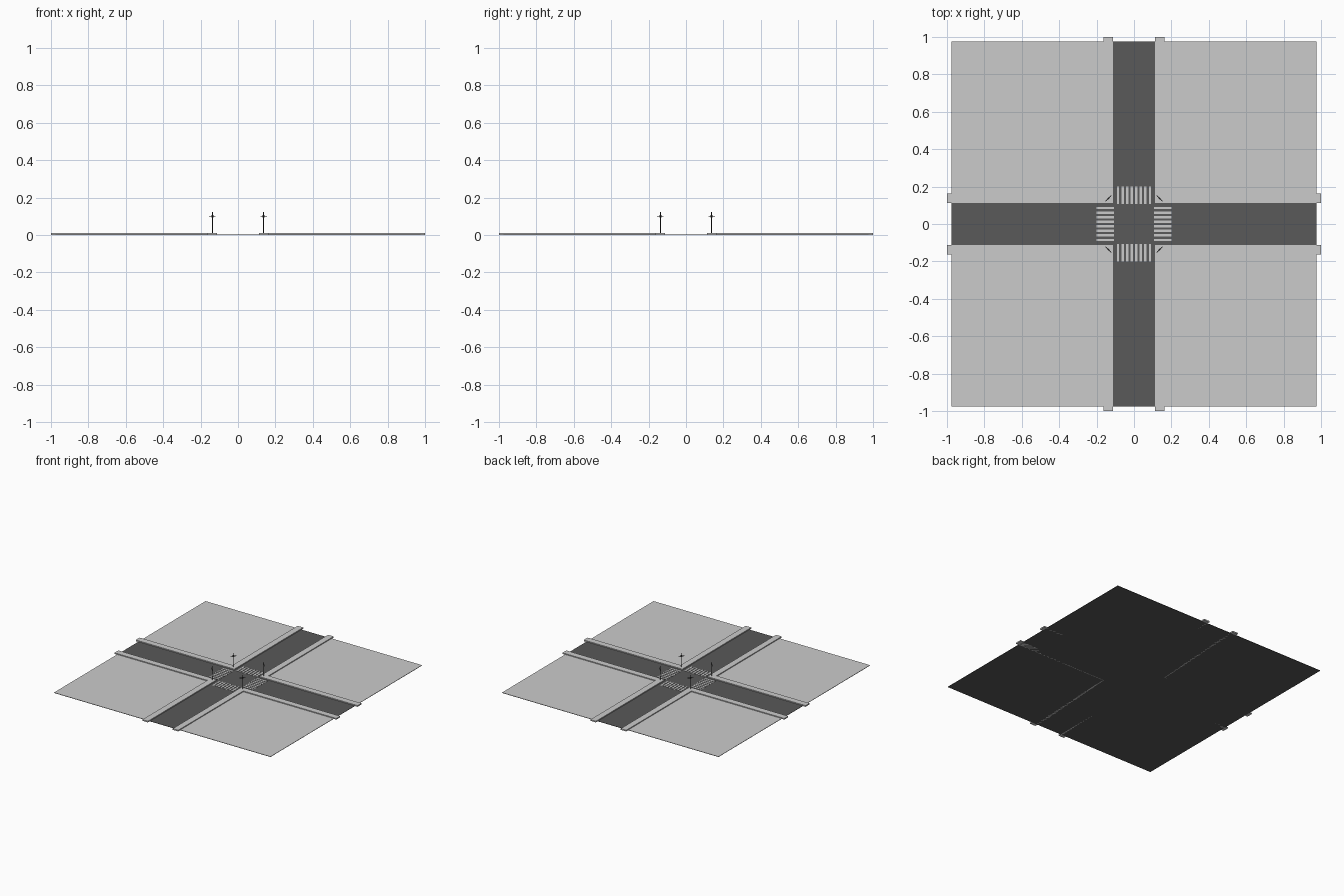
import bpy, bmesh, math
from mathutils import Matrix, Vector

if "Cube" in bpy.data.objects:
    bpy.data.objects.remove(bpy.data.objects["Cube"])


def material(name, v):
    m = bpy.data.materials.new(name)
    m.diffuse_color = (v, v, v, 1)
    m.use_nodes = True
    m.node_tree.nodes["Principled BSDF"].inputs["Base Color"].default_value = m.diffuse_color
    return m


def add_object(name, bm, mat=None):
    bmesh.ops.recalc_face_normals(bm, faces=bm.faces)
    me = bpy.data.meshes.new(name)
    bm.to_mesh(me)
    bm.free()
    ob = bpy.data.objects.new(name, me)
    bpy.context.collection.objects.link(ob)
    if mat:
        me.materials.append(mat)
    return ob


def prism(bm, pts, z0, z1):
    face = bm.faces.new([bm.verts.new((x, y, z0)) for x, y in pts])
    ext = bmesh.ops.extrude_face_region(bm, geom=[face], use_keep_orig=True)
    top = [g for g in ext["geom"] if isinstance(g, bmesh.types.BMVert)]
    bmesh.ops.translate(bm, verts=top, vec=(0, 0, z1 - z0))


def rect(x0, y0, x1, y1):
    return [(x0, y0), (x1, y0), (x1, y1), (x0, y1)]


def box(bm, size, mat):
    bmesh.ops.create_cube(bm, size=1, matrix=mat @ Matrix.Diagonal((*size, 1)))


asphalt = material("asphalt", 0.1)
lot_grey = material("lot_grey", 0.62)
dark = material("signal_dark", 0.03)

G, ROAD, WALK = 0.976, 0.112, 0.162
Z_ROAD, Z_LOT, Z_PAINT, Z_WALK = 0.002, 0.003, 0.0035, 0.010

# Road slab under everything
bm = bmesh.new()
prism(bm, rect(-G, -G, G, G), 0, Z_ROAD)
add_object("road_slab", bm, asphalt)

for i in range(4):
    turn = i * math.pi / 2

    # City lot in each quarter
    bm = bmesh.new()
    prism(bm, rect(WALK, WALK, G, G), Z_ROAD, Z_LOT)
    add_object(f"lot_{i}", bm, lot_grey).rotation_euler.z = turn

    # Raised L-shaped sidewalk around the lot
    bm = bmesh.new()
    prism(bm, [(ROAD, ROAD), (1, ROAD), (1, WALK), (WALK, WALK), (WALK, 1), (ROAD, 1)],
          0, Z_WALK)
    add_object(f"sidewalk_{i}", bm).rotation_euler.z = turn

    # Zebra crossing on each arm
    bm = bmesh.new()
    for k in range(8):
        x = (k - 3.5) * 0.0243
        prism(bm, rect(x - 0.006, 0.107, x + 0.006, 0.2), Z_ROAD, Z_PAINT)
    add_object(f"crosswalk_{i}", bm).rotation_euler.z = turn

    # Traffic light: thin pole, crossbar square to the diagonal, small signal head
    bm = bmesh.new()
    base = Matrix.Translation((0.137, 0.137, 0)) @ Matrix.Rotation(math.radians(-45), 4, "Z")
    bmesh.ops.create_cone(bm, cap_ends=True, segments=8, radius1=0.002, radius2=0.002,
                          depth=0.115, matrix=base @ Matrix.Translation((0, 0, 0.0665)))
    box(bm, (0.045, 0.004, 0.004), base @ Matrix.Translation((0, 0, 0.1)))
    box(bm, (0.010, 0.006, 0.012), base @ Matrix.Translation((0, 0, 0.1)))
    add_object(f"traffic_light_{i}", bm, dark).rotation_euler.z = turn
